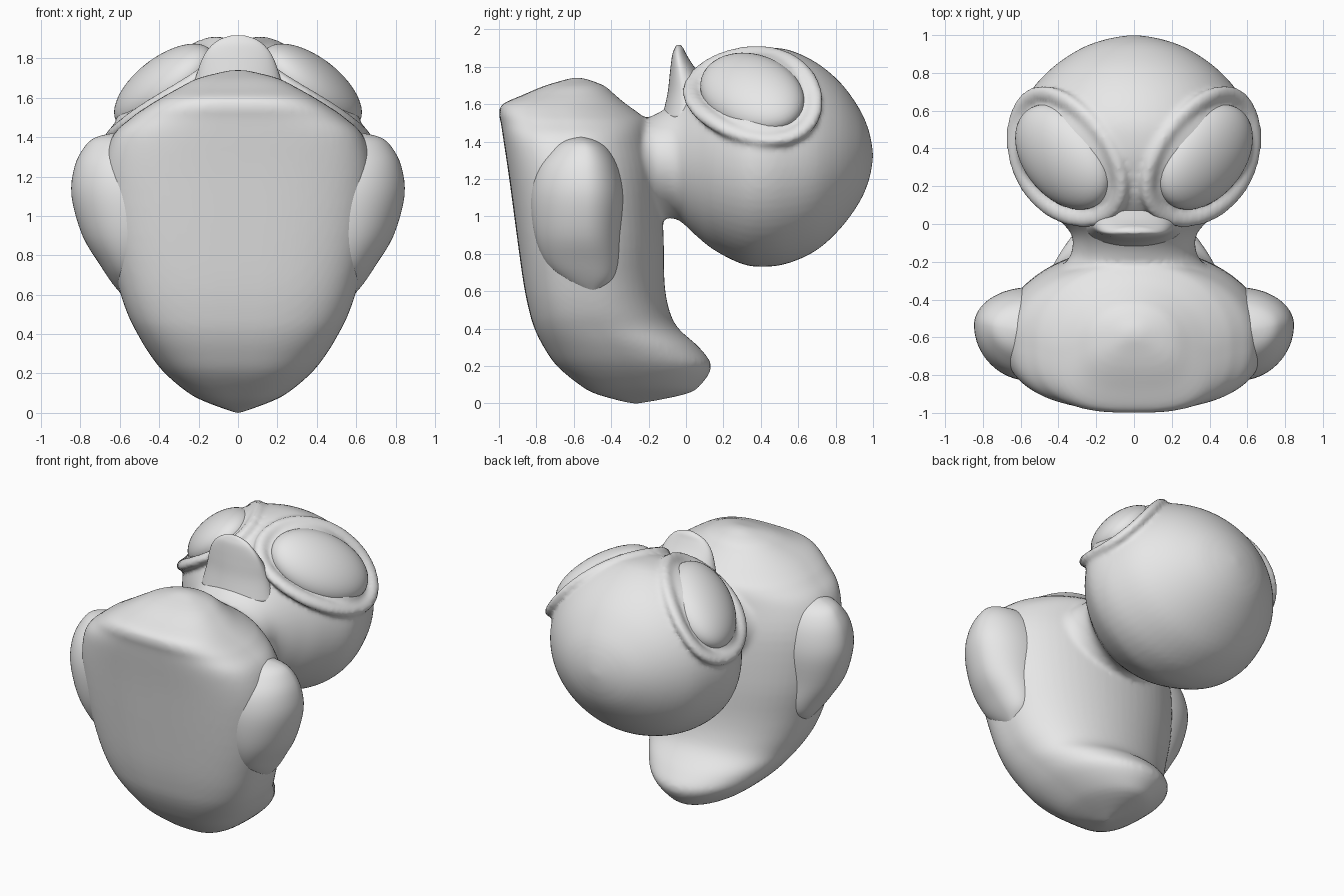
import bpy, bmesh
from math import sin, cos, pi, copysign
from mathutils import Vector, Matrix

cube = bpy.data.objects.get("Cube")
if cube:
    bpy.data.objects.remove(cube)

grey = bpy.data.materials.new("plain_grey")
grey.use_nodes = True
grey.diffuse_color = (0.8, 0.8, 0.8, 1)
grey.node_tree.nodes["Principled BSDF"].inputs["Base Color"].default_value = grey.diffuse_color


def finish(name, bm):
    """Turn a bmesh into a smooth-shaded grey object."""
    bmesh.ops.recalc_face_normals(bm, faces=bm.faces)
    mesh = bpy.data.meshes.new(name)
    bm.to_mesh(mesh)
    bm.free()
    mesh.materials.append(grey)
    for p in mesh.polygons:
        p.use_smooth = True
    obj = bpy.data.objects.new(name, mesh)
    bpy.context.collection.objects.link(obj)
    return obj


def refine(rows, steps=4):
    """Catmull-Rom interpolation between the section rows."""
    out = []
    last = len(rows) - 1
    for i in range(last):
        a, b, c, d = (rows[max(0, min(last, k))] for k in (i - 1, i, i + 1, i + 2))
        for s in range(steps):
            t = s / steps
            out.append([0.5 * (2 * q + (r - p) * t + (2 * p - 5 * q + 4 * r - u) * t * t
                               + (3 * q - p - 3 * r + u) * t ** 3)
                        for p, q, r, u in zip(a, b, c, d)])
    return out + [list(rows[-1])]


def loft(bm, rows, axis, cx=0, mid=0.5, p_low=2, side=1, n=64):
    """Rows are (position, half width, low, high) along the given axis."""
    rings = []
    for t, w, lo, hi in refine(rows):
        m = lo + (hi - lo) * mid
        ring = []
        for k in range(n):
            c, s = cos(2 * pi * k / n), sin(2 * pi * k / n)
            e = 2 / p_low if s < 0 else 1
            x = side * (cx + max(w, 0.005) * copysign(abs(c) ** e, c))
            v = m + (hi - m if s > 0 else m - lo) * copysign(abs(s) ** e, s)
            ring.append(bm.verts.new((x, v, t) if axis == "z" else (x, t, v)))
        rings.append(ring)
    for a, b in zip(rings, rings[1:]):
        for k in range(n):
            j = (k + 1) % n
            bm.faces.new((a[k], a[j], b[j], b[k]))
    bm.faces.new(rings[0])
    bm.faces.new(rings[-1])


# Eye frame: surface point, outward normal, long and short tangent axes
eye_at = Vector((0.44, 0.34, 1.73))
out_dir = Vector((0.65, -0.15, 0.74)).normalized()
long_dir = Vector((0.43, 0.44, -0.33))
long_dir = (long_dir - out_dir * long_dir.dot(out_dir)).normalized()
short_dir = out_dir.cross(long_dir)


def socket(bm, side, n=48, m=10):
    """Soft raised rim that follows the head around an eye."""
    rings = []
    for i in range(n):
        a = 2 * pi * i / n
        flat = long_dir * cos(a) * 0.39 + short_dir * sin(a) * 0.29
        centre = eye_at + flat - out_dir * (flat.length_squared / 1.2 + 0.015)
        radial = flat.normalized()
        ring = []
        for k in range(m):
            b = 2 * pi * k / m
            p = centre + radial * cos(b) * 0.05 + out_dir * sin(b) * 0.035
            ring.append(bm.verts.new((p.x * side, p.y, p.z)))
        rings.append(ring)
    for i in range(n):
        a, b = rings[i], rings[(i + 1) % n]
        for k in range(m):
            j = (k + 1) % m
            bm.faces.new((a[k], a[j], b[j], b[k]))


# Body, neck and head fused into one soft form
body_rows = [(0, 0.01, -0.3, -0.24), (0.05, 0.15, -0.48, 0), (0.1, 0.25, -0.57, 0.08),
             (0.2, 0.37, -0.69, 0.135), (0.3, 0.45, -0.76, 0.07), (0.4, 0.51, -0.81, -0.04),
             (0.5, 0.56, -0.84, -0.09), (0.65, 0.61, -0.87, -0.115), (0.9, 0.67, -0.905, -0.12),
             (1.2, 0.69, -0.945, -0.14), (1.4, 0.64, -0.975, -0.18), (1.5, 0.54, -0.99, -0.2),
             (1.55, 0.47, -1, -0.25), (1.6, 0.39, -0.98, -0.32), (1.65, 0.3, -0.87, -0.38),
             (1.7, 0.2, -0.75, -0.44), (1.74, 0.04, -0.61, -0.55)]
head_rows = [(-0.4, 0.55, 0.75, 1.52), (-0.3, 0.49, 0.82, 1.5), (-0.2, 0.36, 0.93, 1.53),
             (-0.12, 0.325, 0.985, 1.57), (-0.04, 0.34, 0.98, 1.64), (0.05, 0.43, 0.9, 1.74),
             (0.15, 0.53, 0.82, 1.82), (0.3, 0.63, 0.745, 1.88), (0.42, 0.65, 0.73, 1.9),
             (0.55, 0.62, 0.75, 1.89), (0.7, 0.55, 0.82, 1.82), (0.83, 0.43, 0.94, 1.71),
             (0.93, 0.28, 1.08, 1.57), (0.98, 0.14, 1.2, 1.45), (1, 0.02, 1.31, 1.34)]
bm = bmesh.new()
loft(bm, body_rows, "z", mid=0.47, p_low=3)
loft(bm, head_rows, "y")
for side in (1, -1):
    socket(bm, side)
body = finish("body_and_head", bm)
remesh = body.modifiers.new("fuse", "REMESH")
remesh.mode = "VOXEL"
remesh.voxel_size = 0.016
remesh.use_smooth_shade = True
soften = body.modifiers.new("soften", "SMOOTH")
soften.factor = 0.5
soften.iterations = 6

# Bill: a short flared wedge
bm = bmesh.new()
loft(bm, [(1.52, 0.27, -0.13, 0.22), (1.65, 0.23, -0.1, 0.15), (1.75, 0.2, -0.088, 0.08),
          (1.82, 0.17, -0.08, 0.03), (1.87, 0.13, -0.072, 0), (1.9, 0.085, -0.06, -0.015),
          (1.917, 0.03, -0.05, -0.03)], "z", mid=0.4)
finish("bill", bm)

# Wings and eyes on both sides
wing_rows = [(0.6, 0.04, -0.56, -0.46), (0.66, 0.09, -0.66, -0.39), (0.75, 0.15, -0.75, -0.36),
             (0.9, 0.24, -0.81, -0.35), (1.1, 0.295, -0.83, -0.335), (1.25, 0.28, -0.8, -0.36),
             (1.35, 0.23, -0.73, -0.41), (1.4, 0.17, -0.67, -0.47), (1.425, 0.06, -0.6, -0.54)]
for side, label in ((1, "left"), (-1, "right")):
    bm = bmesh.new()
    loft(bm, wing_rows, "z", cx=0.55, mid=0.6, side=side)
    finish(label + "_wing", bm)

    bm = bmesh.new()
    frame = Matrix((long_dir * 0.335, short_dir * 0.24, out_dir * 0.145)).transposed().to_4x4()
    place = Matrix.Translation(eye_at - out_dir * 0.1) @ frame
    mirror = Matrix.Diagonal((side, 1, 1, 1))
    bmesh.ops.create_uvsphere(bm, u_segments=48, v_segments=24, radius=1, matrix=mirror @ place)
    finish(label + "_eye", bm)
